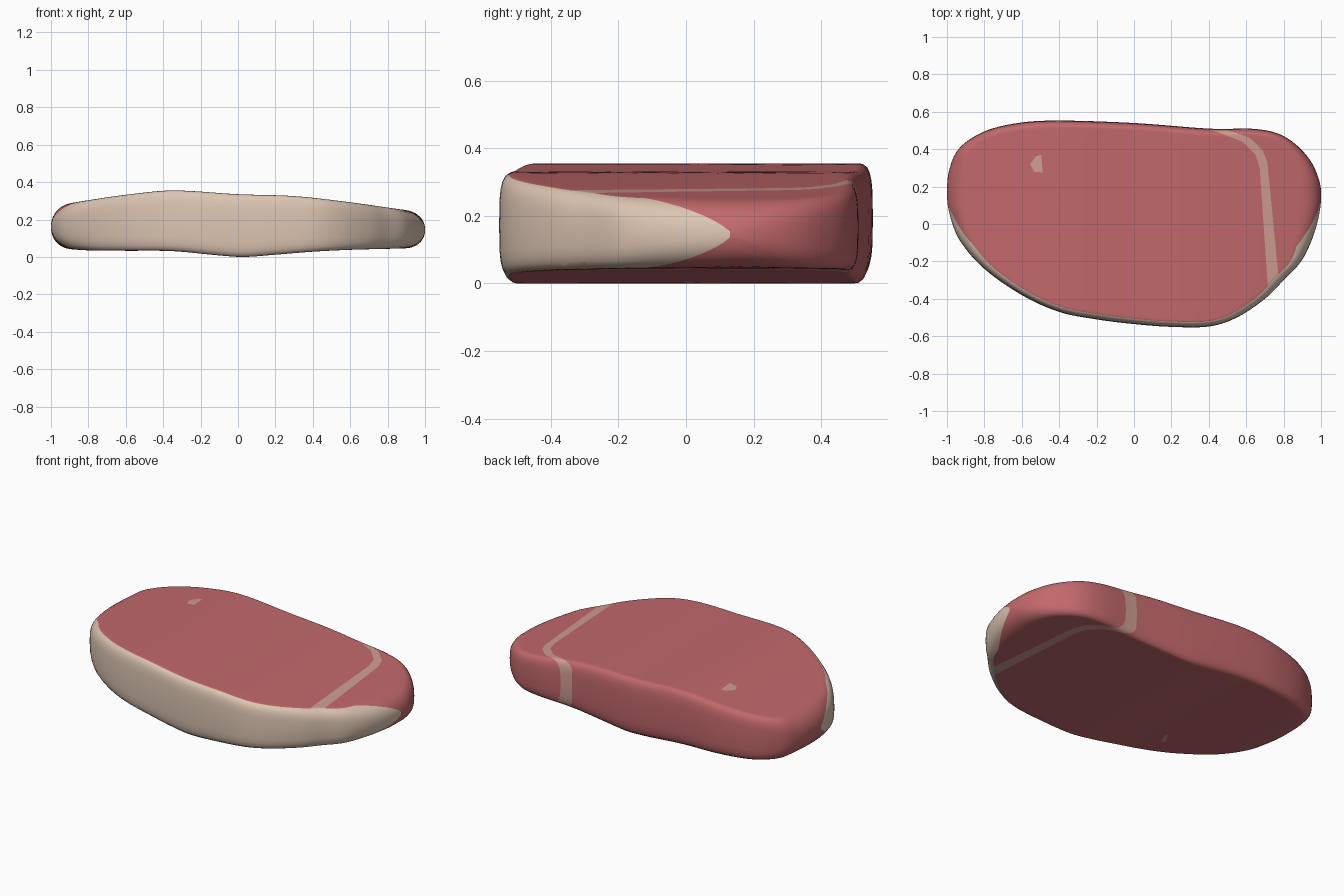
import bpy, bmesh, math
from mathutils import Vector

if "Cube" in bpy.data.objects:
    bpy.data.objects.remove(bpy.data.objects["Cube"])

# Plan outline (x, y) and the side profile keys (x, z)
OUTLINE = [(-1, .17), (-.985, .3), (-.93, .41), (-.8, .495), (-.62, .54), (-.4, .553), (0, .54),
           (.4, .51), (.65, .508), (.8, .47), (.92, .37), (.985, .25), (1, .13), (.97, -.03),
           (.9, -.19), (.8, -.3), (.7, -.4), (.55, -.5), (.4, -.548), (.2, -.55), (0, -.535),
           (-.2, -.51), (-.4, -.47), (-.6, -.38), (-.8, -.24), (-.93, -.09), (-.985, .05)]
TOP = [(-1, .27), (-.8, .303), (-.6, .332), (-.35, .355), (0, .335), (.3, .325), (.6, .292), (.9, .25), (1, .24)]
BOTTOM = [(-1, .05), (-.8, .035), (-.6, .033), (-.35, .031), (-.1, .008), (.03, 0), (.2, .012),
          (.4, .028), (.6, .038), (.9, .046), (1, .05)]
# Marbling shapes in plan
STRIPE_IN = [(.36, .6), (.41, .505), (.58, .44), (.65, .37), (.672, .3), (.718, -.37), (.73, -.6)]
STRIPE_OUT = [(.43, .6), (.48, .51), (.62, .46), (.69, .39), (.713, .33), (.772, -.27), (.8, -.6)]
TOP_SPOT = [(-.555, .32), (-.525, .362), (-.495, .37), (-.488, .275), (-.535, .28)]
BOTTOM_SPOT = [(-.453, -.307), (-.463, -.28), (-.427, -.213), (-.417, -.24)]


def catmull(a, b, c, d, t):
    return .5 * (2 * b + (c - a) * t + (2 * a - 5 * b + 4 * c - d) * t * t + (3 * b - a - 3 * c + d) * t ** 3)


def height(keys, x):
    """Smooth interpolation through profile keys."""
    x = max(-1, min(1, x))
    i = 0
    while i < len(keys) - 2 and x > keys[i + 1][0]:
        i += 1
    (x0, z0), (x1, z1) = keys[i], keys[i + 1]

    def slope(k):
        a, b = keys[max(0, k - 1)], keys[min(len(keys) - 1, k + 1)]
        return (b[1] - a[1]) / (b[0] - a[0])
    w = x1 - x0
    t = (x - x0) / w
    return ((2 * t**3 - 3 * t * t + 1) * z0 + (t**3 - 2 * t * t + t) * w * slope(i)
            + (3 * t * t - 2 * t**3) * z1 + (t**3 - t * t) * w * slope(i + 1))


def inside(p, poly):
    hit = False
    for (x0, y0), (x1, y1) in zip(poly, poly[1:] + poly[:1]):
        if (y0 > p.y) != (y1 > p.y) and p.x < x0 + (p.y - y0) / (y1 - y0) * (x1 - x0):
            hit = not hit
    return hit


def material(name, rgb):
    m = bpy.data.materials.new(name)
    m.diffuse_color = (*rgb, 1)
    m.use_nodes = True
    m.node_tree.nodes["Principled BSDF"].inputs["Base Color"].default_value = m.diffuse_color
    return m


# Resampled outline with outward normals
n = len(OUTLINE)
pts = [Vector(OUTLINE[k]) for k in range(n)]
loop = [catmull(pts[i - 1], pts[i], pts[(i + 1) % n], pts[(i + 2) % n], s / 7)
        for i in range(n) for s in range(7)]
N = len(loop)
normals = []
for i in range(N):
    d = (loop[(i + 3) % N] - loop[i - 3]).normalized()
    normals.append(Vector((-d.y, d.x)))

TIP = .135          # fat rim tapers to a point at this y on both ends
FAT_ROWS, RIM_ROWS, INNER = 10, 5, [.12, .3, .5, .7, .85, .97]


def column(p, nrm):
    """Points from the underside spine, round the rim, to the top spine."""
    k = abs(nrm.x) ** 4
    r, q = .05 + .06 * k, .55 + .35 * k
    if p.y < TIP:
        lim = .86 * max(.02, min(1, (TIP - p.y) / .28)) ** .75
    else:
        lim = max(.045, .86 * min(1, (p.y - TIP) / .3))
    s_list = [-1 + (1 - lim) * j / RIM_ROWS for j in range(RIM_ROWS)]
    s_list += [-lim + 2 * lim * j / FAT_ROWS for j in range(FAT_ROWS)]
    s_list += [lim + (1 - lim) * j / RIM_ROWS for j in range(RIM_ROWS + 1)]
    rim = []
    for s in s_list:
        a = s * math.pi / 2
        c, h = max(0, math.cos(a)) ** q, math.copysign(abs(math.sin(a)) ** q, s)
        xy = p - nrm * r * (1 - c)
        lo, hi = height(BOTTOM, xy.x), height(TOP, xy.x)
        rim.append((xy.x, xy.y, (lo + hi) / 2 + h * (hi - lo) / 2))
    edge = p - nrm * r
    spine = Vector((edge.x * .72, .03))
    inner = [edge.lerp(spine, t) for t in INNER]
    under = [(v.x, v.y, height(BOTTOM, v.x)) for v in reversed(inner)]
    over = [(v.x, v.y, height(TOP, v.x)) for v in inner]
    return under + rim + over


# Meat slab with the fat rim on its front edge
bm = bmesh.new()
cols = [[bm.verts.new(c) for c in column(p, m)] for p, m in zip(loop, normals)]
rows = len(cols[0])
fat0 = len(INNER) + RIM_ROWS
for i in range(N):
    a, b = cols[i], cols[(i + 1) % N]
    front = (loop[i].y + loop[(i + 1) % N].y) / 2 < TIP
    for j in range(rows - 1):
        f = bm.faces.new((a[j], b[j], b[j + 1], a[j + 1]))
        f.material_index = 1 if front and fat0 <= j < fat0 + FAT_ROWS else 0
caps = [bm.faces.new([c[j] for c in cols]) for j in (0, rows - 1)]
bmesh.ops.triangulate(bm, faces=caps)
bmesh.ops.recalc_face_normals(bm, faces=bm.faces[:])


def cut(path, closed):
    """Cut the skin along every side of a plan shape, near that side only."""
    for a, b in zip(path, path[1:] + path[:1] if closed else path[1:]):
        a, b = Vector(a), Vector(b)
        d = b - a
        faces = []
        for f in bm.faces:
            if any(-.15 < (v.co.xy - a).dot(d) / d.length_squared < 1.15 for v in f.verts):
                faces.append(f)
        geom = set(faces)
        for f in faces:
            geom.update(f.edges)
            geom.update(f.verts)
        bmesh.ops.bisect_plane(bm, geom=list(geom), dist=1e-5, plane_co=(a.x, a.y, 0),
                               plane_no=(-d.y, d.x, 0))


# Fat streak across both faces and the small marbling spots
cut(STRIPE_IN, False)
cut(STRIPE_OUT, False)
cut(TOP_SPOT, True)
cut(BOTTOM_SPOT, True)
stripe = STRIPE_IN + STRIPE_OUT[::-1]
for f in bm.faces:
    f.smooth = True
    c = f.calc_center_median()
    spot = TOP_SPOT if c.z > .16 else BOTTOM_SPOT
    if f.material_index == 0 and (inside(c, stripe) or inside(c, spot)):
        f.material_index = 2

mesh = bpy.data.meshes.new("meat_slab")
bm.to_mesh(mesh)
bm.free()
slab = bpy.data.objects.new("meat_slab", mesh)
bpy.context.collection.objects.link(slab)
for m in (material("red meat", (.54, .14, .15)), material("cream fat", (.72, .56, .45)),
          material("pink marbling", (.62, .335, .285))):
    mesh.materials.append(m)
